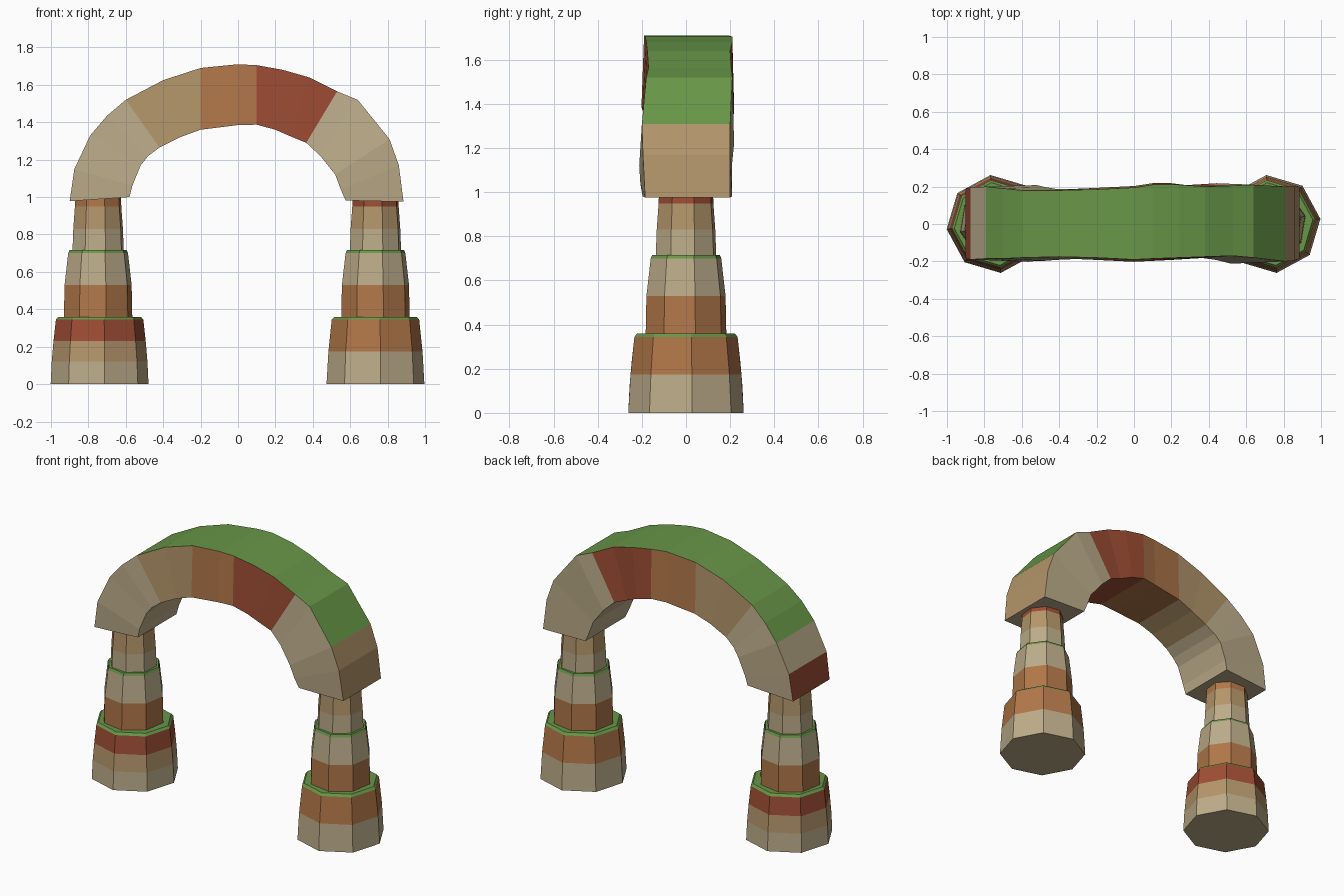
import bpy, bmesh
from math import sin, cos, tau, radians

if "Cube" in bpy.data.objects:
    bpy.data.objects.remove(bpy.data.objects["Cube"])


def mat(name, rgb):
    m = bpy.data.materials.new(name)
    m.diffuse_color = [(c / 255) ** 2.2 for c in rgb] + [1]
    m.use_nodes = True
    m.node_tree.nodes["Principled BSDF"].inputs["Base Color"].default_value = m.diffuse_color
    return m


NAMES = ["tan", "brown", "orange", "red", "green"]
MATS = [mat("tan_rock", (186, 170, 136)), mat("brown_rock", (178, 148, 106)),
        mat("orange_rock", (175, 118, 74)), mat("red_rock", (156, 78, 55)),
        mat("grass", (104, 149, 73))]


def finish(name, bm):
    bmesh.ops.recalc_face_normals(bm, faces=bm.faces)
    me = bpy.data.meshes.new(name)
    bm.to_mesh(me)
    bm.free()
    for m in MATS:
        me.materials.append(m)
    bpy.context.collection.objects.link(bpy.data.objects.new(name, me))


def drum(name, cx, turn, rings, colours, cap):
    """Octagonal tapered drum: rings are (radius, z), one colour per band."""
    bm = bmesh.new()
    loops = [[bm.verts.new((cx + r * cos(radians(turn) + tau * i / 8),
                            r * sin(radians(turn) + tau * i / 8), z))
              for i in range(8)] for r, z in rings]
    for a, b, col in zip(loops, loops[1:], colours):
        for i in range(8):
            j = (i + 1) % 8
            bm.faces.new((a[i], a[j], b[j], b[i])).material_index = NAMES.index(col)
    bm.faces.new(loops[0][::-1]).material_index = 0
    bm.faces.new(loops[-1]).material_index = NAMES.index(cap)
    finish(name, bm)


# Stacked pillar drums, with grass ledges on the lower two
for side, cx, base_z, base_cols, top_col in (
        ("left", -0.74, (0, 0.12, 0.23, 0.345), ("tan", "brown", "red"), "orange"),
        ("right", 0.735, (0, 0.175, 0.345), ("tan", "orange"), "red")):
    base = [(0.263 - 0.028 * (z / 0.345) ** 1.5, z) for z in base_z]
    drum(side + "_pillar_base", cx, 6, base + [(0.222, 0.36)],
         base_cols + ("green",), "green")
    mx = cx - 0.008 if side == "left" else cx
    drum(side + "_pillar_middle", mx, 13, [(0.188, 0.34), (0.184, 0.53),
         (0.164, 0.70), (0.157, 0.716)], ("orange", "tan", "green"), "green")
    drum(side + "_pillar_top", mx, 16, [(0.143, 0.70), (0.138, 0.83),
         (0.129, 0.95), (0.127, 1.03)], ("tan", "brown", top_col), top_col)

# Arch stations: outer x, z; inner x, z; front y, back y
STATIONS = [
    (-0.90, 0.978, -0.58, 1.00, -0.185, 0.19), (-0.875, 1.15, -0.565, 1.06, -0.19, 0.195),
    (-0.79, 1.33, -0.52, 1.17, -0.185, 0.20), (-0.70, 1.435, -0.48, 1.22, -0.185, 0.19),
    (-0.60, 1.52, -0.42, 1.265, -0.18, 0.18), (-0.40, 1.625, -0.31, 1.32, -0.175, 0.18),
    (-0.20, 1.69, -0.20, 1.36, -0.18, 0.185), (0.00, 1.71, 0.00, 1.385, -0.19, 0.195),
    (0.10, 1.705, 0.10, 1.387, -0.185, 0.21), (0.24, 1.68, 0.20, 1.36, -0.18, 0.21),
    (0.38, 1.64, 0.28, 1.325, -0.175, 0.20), (0.53, 1.565, 0.365, 1.29, -0.17, 0.205),
    (0.64, 1.52, 0.44, 1.22, -0.18, 0.21), (0.81, 1.31, 0.52, 1.12, -0.20, 0.20),
    (0.86, 1.17, 0.55, 1.04, -0.195, 0.20), (0.885, 0.975, 0.575, 0.982, -0.185, 0.20)]
SIDE = ["tan"] * 4 + ["brown"] * 2 + ["orange"] * 2 + ["red"] * 3 + ["tan"] * 4
OUTER = ["red", "tan"] + ["green"] * 11 + ["brown"] * 2
UNDER = ["tan"] * 4 + ["brown"] * 2 + ["orange"] * 2 + ["red"] * 3 + ["tan"] * 4

bm = bmesh.new()
frames = [[bm.verts.new(p) for p in ((ox, f, oz), (ox, b, oz),
           (ix, b + 0.008, iz), (ix, f - 0.012, iz))]
          for ox, oz, ix, iz, f, b in STATIONS]
for k, (p, q) in enumerate(zip(frames, frames[1:])):
    for i, col in enumerate((OUTER[k], SIDE[k], UNDER[k], SIDE[k])):
        j = (i + 1) % 4
        bm.faces.new((p[i], p[j], q[j], q[i])).material_index = NAMES.index(col)
bm.faces.new(frames[0])
bm.faces.new(frames[-1])
finish("rock_arch", bm)
